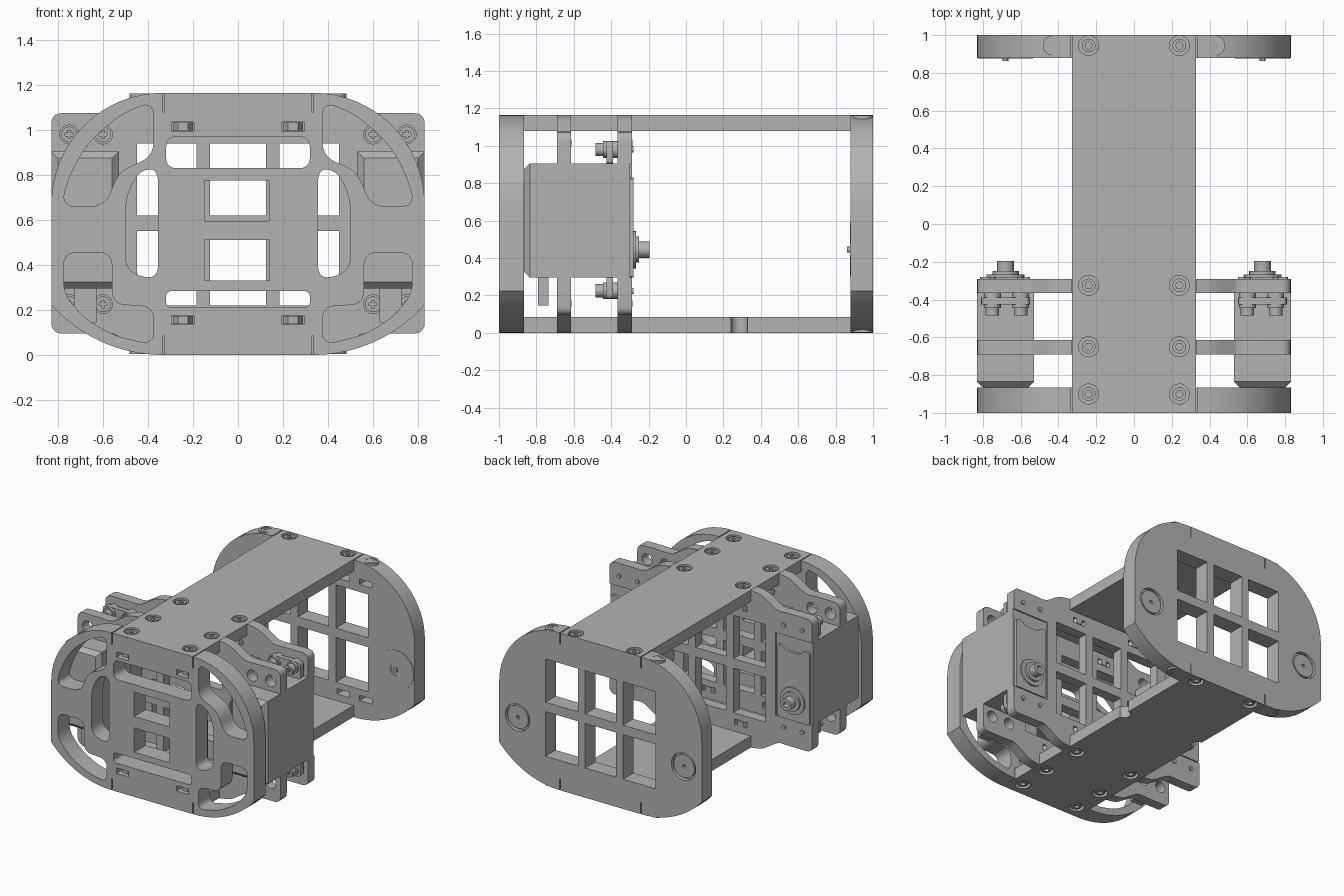
import bpy, bmesh, math
from mathutils import Vector, Matrix

cube = bpy.data.objects.get("Cube")
if cube:
    bpy.data.objects.remove(cube)

grey = bpy.data.materials.new("plain_grey")
grey.use_nodes = True
COLOR = (0.45, 0.45, 0.45, 1)
grey.diffuse_color = COLOR
grey.node_tree.nodes["Principled BSDF"].inputs["Base Color"].default_value = COLOR
made = []


# ---------- helpers ----------
def finish(name, bm):
    bmesh.ops.remove_doubles(bm, verts=bm.verts, dist=1e-5)
    bmesh.ops.recalc_face_normals(bm, faces=bm.faces)
    me = bpy.data.meshes.new(name)
    bm.to_mesh(me)
    bm.free()
    me.materials.clear()
    me.materials.append(grey)
    ob = bpy.data.objects.new(name, me)
    bpy.context.collection.objects.link(ob)
    made.append(ob)
    return ob


def plate(name, loops, a, b, axis="Y"):
    """Flat sheet with holes, from a to b along Y (profile x,z) or Z (profile x,y)."""
    cu = bpy.data.curves.new(name, "CURVE")
    cu.dimensions, cu.fill_mode, cu.extrude = "2D", "BOTH", (b - a) / 2
    for loop in loops:
        sp = cu.splines.new("POLY")
        sp.points.add(len(loop) - 1)
        for p, (u, v) in zip(sp.points, loop):
            p.co = (u, v, 0, 1)
        sp.use_cyclic_u = True
    tmp = bpy.data.objects.new(name + "_profile", cu)
    bpy.context.collection.objects.link(tmp)
    dg = bpy.context.evaluated_depsgraph_get()
    me = bpy.data.meshes.new_from_object(tmp.evaluated_get(dg))
    bm = bmesh.new()
    bm.from_mesh(me)
    bpy.data.objects.remove(tmp)
    bpy.data.meshes.remove(me)
    mid = (a + b) / 2
    if axis == "Y":
        mat = Matrix.Translation((0, mid, 0)) @ Matrix.Rotation(math.pi / 2, 4, "X")
    else:
        mat = Matrix.Translation((0, 0, mid))
    bm.transform(mat)
    return finish(name, bm)


def box(name, x, y, z, bevel=0):
    bm = bmesh.new()
    size = [r[1] - r[0] for r in (x, y, z)]
    mid = [(r[1] + r[0]) / 2 for r in (x, y, z)]
    bmesh.ops.create_cube(bm, size=1, matrix=Matrix.Translation(mid) @ Matrix.Diagonal((*size, 1)))
    if bevel:
        front = [e for e in bm.edges if all(v.co.y < mid[1] for v in e.verts)]
        bmesh.ops.bevel(bm, geom=front, offset=bevel, segments=1, affect="EDGES")
    return finish(name, bm)


def rect(x0, x1, z0, z1):
    return [(x0, z0), (x1, z0), (x1, z1), (x0, z1)]


def circle(x, z, r, n=24):
    return [(x + r * math.cos(2 * math.pi * i / n), z + r * math.sin(2 * math.pi * i / n)) for i in range(n)]


def arc(cx, cz, r, a0, a1, n=16):
    ang = [math.radians(a0 + (a1 - a0) * i / n) for i in range(n + 1)]
    return [(cx + r * math.cos(t), cz + r * math.sin(t)) for t in ang]


def rounded(pts, r, n=5):
    out = []
    for i, p in enumerate(pts):
        p, q, s = Vector(p), Vector(pts[i - 1]), Vector(pts[(i + 1) % len(pts)])
        a = p + (q - p).normalized() * min(r, (q - p).length * 0.48)
        b = p + (s - p).normalized() * min(r, (s - p).length * 0.48)
        for k in range(n + 1):
            t = k / n
            out.append(tuple(a * (1 - t) ** 2 + p * 2 * t * (1 - t) + b * t * t))
    return out


def flip(pts):
    return [(-x, z) for x, z in reversed(pts)]


def both(pts):
    return [pts, flip(pts)]


def disc(name, x, z, r, a, b, n=24):
    return plate(name, [circle(x, z, r, n)], a, b)


# ---------- shared profiles ----------
HALF, TOP = 0.335, 1.165
low_r = 0.66
low_end = math.degrees(math.asin(0.495 / low_r))
right_side = ([(HALF, 0.085)] + arc(HALF, low_r, low_r, -90, -90 + low_end)
              + arc(HALF, 0.67, 0.495, 0, 90) + [(HALF, 1.08)])
end_outline = right_side + flip(right_side)

grid = [rect(x0, x1, z0, z1) for x0, x1 in ((-0.45, -0.185), (-0.125, 0.125), (0.185, 0.45))
        for z0, z1 in ((0.22, 0.55), (0.62, 0.94))]
nut_slots = [rect(s * 0.245 - 0.05, s * 0.245 + 0.05, z - 0.02, z + 0.02)
             for s in (-1, 1) for z in (0.155, 1.015)]

# ---------- front end plate ----------
upper = rounded([(0.79, 0.66), (0.59, 0.66), (0.53, 0.82), (0.375, 0.88), (0.375, 1.13),
                 (0.52, 1.07), (0.66, 0.95), (0.74, 0.82)], 0.07)
side = rounded([(0.355, 0.83), (0.44, 0.82), (0.5, 0.7), (0.5, 0.37), (0.355, 0.33)], 0.07)
lower = rounded([(0.775, 0.455), (0.56, 0.455), (0.56, 0.225), (0.375, 0.215), (0.375, 0.045),
                 (0.55, 0.085), (0.68, 0.16), (0.775, 0.27)], 0.06)
slots = [rounded(rect(-0.32, 0.32, 0.83, 0.97), 0.05), rounded(rect(-0.32, 0.32, 0.21, 0.285), 0.03)]
windows = [rect(-0.15, 0.14, 0.595, 0.775), rect(-0.15, 0.14, 0.33, 0.51)]
plate("front_end_plate", [end_outline] + both(upper) + both(side) + both(lower) + slots + windows + nut_slots,
      -1, -0.865)

# ---------- back end plate: inner layer with slots, outer layer with bearing recesses ----------
outer_slots = [rect(s * 0.43 - 0.05, s * 0.43 + 0.05, z - 0.02, z + 0.02)
               for s in (-1, 1) for z in (0.155, 1.015)]
plate("back_plate_inner", [end_outline] + grid + nut_slots + outer_slots, 0.88, 0.97)
plate("back_plate_outer", [end_outline] + grid + both(circle(0.68, 0.445, 0.1)), 0.97, 1)

# ---------- ribs that hold the motors ----------
rib_low = [(0.33, 0.085), (0.33, 0), (0.42, 0.012), (0.5, 0.065), (0.56, 0.1), (0.61, 0.095), (0.83, 0.095),
           (0.83, 0.295), (0.53, 0.295)]
rib_half = rounded(rib_low, 0.05)[12:-12] + [(0.83, 0.295), (0.53, 0.295)]
rib_half = [(0.33, 0.085), (0.33, 0)] + rib_half
rib_half += [(x, TOP - z if z < 0.09 else 1.17 - z if z < 0.2 else 1.2 - z) for x, z in reversed(rib_half)]
rib_outline = rib_half + flip(rib_half)
ear_holes = [circle(s * x, z, 0.042) for s in (-1, 1) for x in (0.6, 0.75) for z in (0.225, 0.98)]
plate("front_rib", [rib_outline] + grid + nut_slots + ear_holes, -0.69, -0.615)
plate("rear_rib", [rib_outline] + grid + nut_slots, -0.365, -0.29)

# ---------- top and bottom plates with recessed screws ----------
ROWS = (-0.9, -0.65, -0.325, 0.945)
spots = [(s * 0.24, y) for s in (-1, 1) for y in ROWS]
recesses = [circle(x, y, 0.053) for x, y in spots]
strip = rect(-0.328, 0.328, -1, 1)
notch = arc(0.328, 0.285, 0.045, 270, 90, 8)
notched = [(0.328, -1)] + notch + [(0.328, 1)]
bottom_strip = notched + flip(notched)
plate("top_plate", [strip], 1.08, 1.135, "Z")
plate("top_plate_skin", [strip] + recesses, 1.135, TOP, "Z")
plate("bottom_plate", [bottom_strip], 0.03, 0.085, "Z")
plate("bottom_plate_skin", [bottom_strip] + recesses, 0, 0.03, "Z")
for x, y in spots:
    head = [circle(x, y, 0.036), circle(x, y, 0.02, 6)]
    plate("top_screw", head, 1.135, 1.16, "Z")
    plate("bottom_screw", head, 0.005, 0.03, "Z")
for s in (-1, 1):
    head = [circle(s * 0.43, 0.945, 0.053), circle(s * 0.43, 0.945, 0.036)]
    core = [circle(s * 0.43, 0.945, 0.036), circle(s * 0.43, 0.945, 0.02, 6)]
    for loops, d in ((head, 0.006), (core, 0)):
        plate("corner_screw", loops, 1.12, 1.156 + d, "Z")
        plate("corner_screw", loops, 0.009 - d, 0.045, "Z")

# ---------- nuts held in the slots ----------
for x in (-0.245, 0.245):
    for y in (-0.93, -0.65, -0.325):
        for z in (0.155, 1.015):
            plate("nut", [circle(x, y, 0.045, 6), circle(x, y, 0.02, 12)], z - 0.018, z + 0.018, "Z")

# ---------- motors, one on each side ----------
for s in (-1, 1):
    def span(a, b):
        return tuple(sorted((s * a, s * b)))
    cx = s * 0.68
    box("motor_body", span(0.53, 0.83), (-0.865, -0.3), (0.295, 0.905), 0.03)
    box("cable_plug", span(0.63, 0.73), (-0.79, -0.735), (0.145, 0.3))
    cover = rounded([(0.55, 0.295), (0.815, 0.295), (0.815, 0.83), (0.76, 0.83), (0.74, 0.8),
                     (0.62, 0.8), (0.6, 0.83), (0.55, 0.83)], 0.02, 3)
    plate("motor_cover", [[(s * x, z) for x, z in cover]], -0.3, -0.28)
    disc("horn_base", cx, 0.445, 0.1, -0.28, -0.268)
    disc("horn_step", cx, 0.445, 0.07, -0.268, -0.25)
    plate("horn_shaft", [circle(cx, 0.445, 0.044), circle(cx, 0.445, 0.02)], -0.25, -0.195)
    # mounting tabs and screws
    for z, z0, z1 in ((0.98, 0.9, 1.025), (0.225, 0.18, 0.3)):
        plate("mount_tab", [rounded(rect(*span(0.55, 0.81), z0, z1), 0.03, 3)], -0.425, -0.39)
        for x in (0.6, 0.75):
            x *= s
            disc("mount_washer", x, z, 0.045, -0.445, -0.425)
            disc("mount_spacer", x, z, 0.045, -0.39, -0.36)
            cross = [(x + u * a, z + v * b) for u, v, a, b in (
                (1, 1, .018, .006), (1, 1, .006, .006), (1, 1, .006, .018), (-1, 1, .006, .018),
                (-1, 1, .006, .006), (-1, 1, .018, .006), (-1, -1, .018, .006), (-1, -1, .006, .006),
                (-1, -1, .006, .018), (1, -1, .006, .018), (1, -1, .006, .006), (1, -1, .018, .006))]
            plate("mount_screw", [circle(x, z, 0.035), cross], -0.485, -0.445)
            disc("screw_tip", x, z, 0.016, -0.3, -0.28, 12)
    # bearing in the back plate
    plate("bearing_disc", [circle(cx, 0.445, 0.085), circle(cx, 0.445, 0.014, 8)], 0.97, 0.994)
    plate("bearing_boss", [circle(cx, 0.445, 0.145, 32), circle(cx, 0.445, 0.045)], 0.876, 0.88)
    disc("bearing_pin", cx, 0.445, 0.016, 0.862, 0.88, 12)

# ---------- shading ----------
bpy.ops.object.select_all(action="DESELECT")
for ob in made:
    ob.select_set(True)
bpy.context.view_layer.objects.active = made[0]
bpy.ops.object.shade_smooth_by_angle(angle=math.radians(30))
